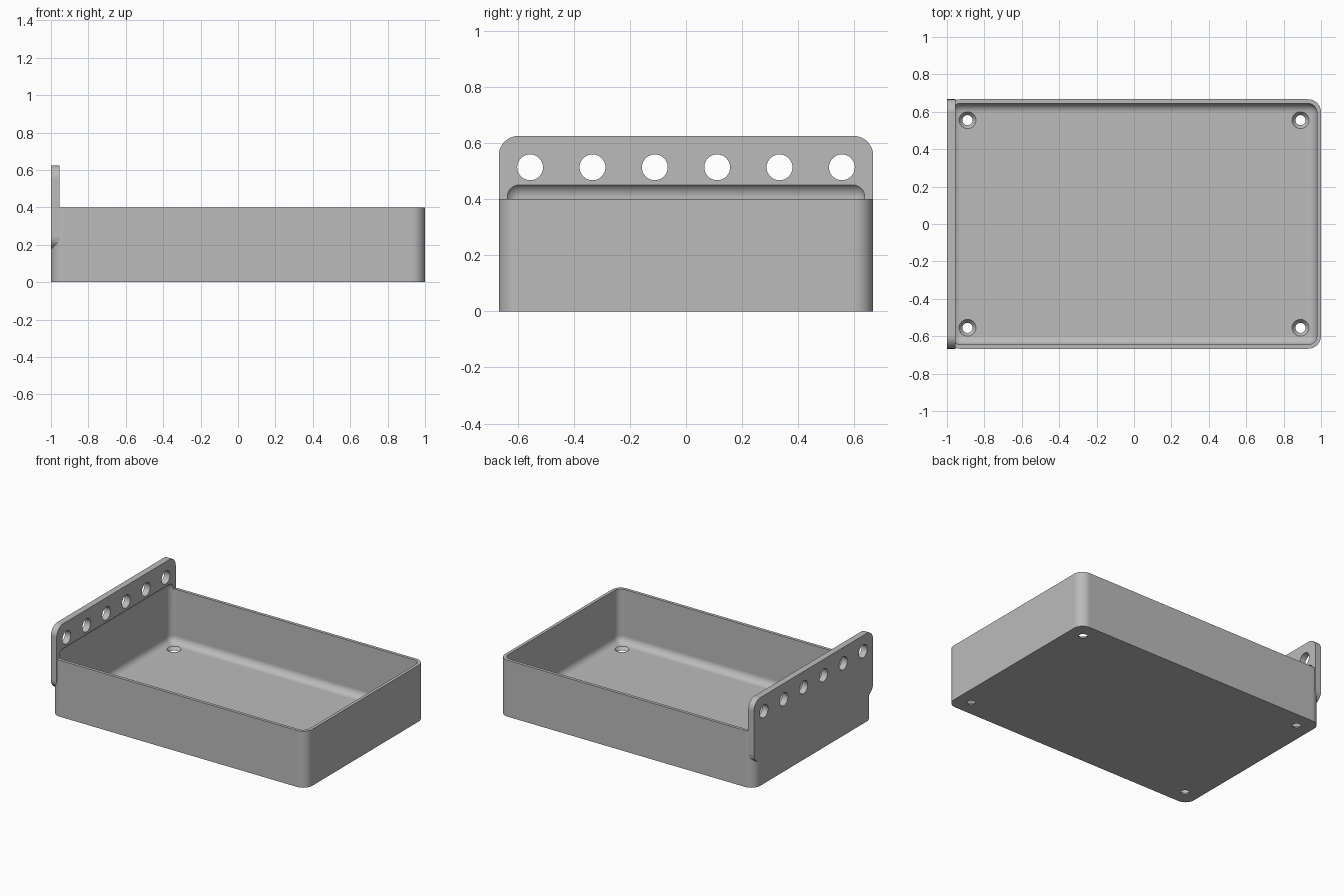
import bpy
import bmesh
from math import pi, cos, sin
from mathutils import Matrix, Vector

if "Cube" in bpy.data.objects:
    bpy.data.objects.remove(bpy.data.objects["Cube"], do_unlink=True)

HALF_X, HALF_Y, RIM = 1.0, 0.667, 0.4
WALL, RADIUS = 0.022, 0.07
PLATE = 0.045

grey = bpy.data.materials.new("grey plastic")
grey.use_nodes = True
grey.diffuse_color = (0.5, 0.5, 0.5, 1)
grey.node_tree.nodes["Principled BSDF"].inputs["Base Color"].default_value = grey.diffuse_color


def add_object(name, bm):
    bmesh.ops.recalc_face_normals(bm, faces=bm.faces)
    mesh = bpy.data.meshes.new(name)
    bm.to_mesh(mesh)
    bm.free()
    mesh.materials.append(grey)
    obj = bpy.data.objects.new(name, mesh)
    bpy.context.collection.objects.link(obj)
    return obj


def rounded_slab(name, half_w, half_h, depth, matrix, steps=12):
    """Rounded rectangle extruded along its local z, then placed."""
    bm = bmesh.new()
    points = []
    for i, (sx, sy) in enumerate([(1, 1), (-1, 1), (-1, -1), (1, -1)]):
        for k in range(steps + 1):
            a = (i + k / steps) * pi / 2
            points.append((sx * (half_w - RADIUS) + RADIUS * cos(a),
                           sy * (half_h - RADIUS) + RADIUS * sin(a), 0))
    face = bm.faces.new([bm.verts.new(p) for p in points])
    ext = bmesh.ops.extrude_face_region(bm, geom=[face])
    top = [v for v in ext["geom"] if isinstance(v, bmesh.types.BMVert)]
    bmesh.ops.translate(bm, verts=top, vec=(0, 0, depth))
    bm.transform(matrix)
    return add_object(name, bm)


def combine(target, other, operation):
    mod = target.modifiers.new(other.name, 'BOOLEAN')
    mod.object, mod.operation, mod.solver = other, operation, 'EXACT'
    bpy.context.view_layer.objects.active = target
    bpy.ops.object.modifier_apply(modifier=mod.name)
    bpy.data.objects.remove(other, do_unlink=True)


# Tray body
tray = rounded_slab("tray_with_hanging_plate", HALF_X, HALF_Y, RIM, Matrix())

# Upright hanging plate: local x, y, z become world y, z, x
low, high = 0.175, 0.625
upright = Matrix(((0, 0, 1, -HALF_X), (1, 0, 0, 0), (0, 1, 0, (low + high) / 2), (0, 0, 0, 1)))
plate = rounded_slab("hanging_plate", HALF_Y, (high - low) / 2, PLATE, upright)
combine(tray, plate, 'UNION')

# Rounded cavity, which also scoops into the plate above the rim
bm = bmesh.new()
bmesh.ops.create_cube(bm, size=1)
floor, ceiling = WALL, 0.458
bm.transform(Matrix.Translation((0, 0, (floor + ceiling) / 2))
             @ Matrix.Diagonal((2 * (HALF_X - WALL), 2 * (HALF_Y - WALL), ceiling - floor, 1)))
bmesh.ops.bevel(bm, geom=bm.edges[:], offset=0.05, segments=10, profile=0.5, affect='EDGES')
combine(tray, add_object("cavity_cutter", bm), 'DIFFERENCE')

# Countersunk floor holes and the row of plate holes
bm = bmesh.new()
for x in (-0.89, 0.89):
    for y in (-0.555, 0.555):
        bmesh.ops.create_cone(bm, cap_ends=True, segments=40, radius1=0.019, radius2=0.053,
                              depth=0.042, matrix=Matrix.Translation((x, y, 0.011)))
for i in range(6):
    place = Matrix.Translation((PLATE / 2 - HALF_X, (i - 2.5) * 0.2222, 0.513))
    bmesh.ops.create_cone(bm, cap_ends=True, segments=40, radius1=0.046, radius2=0.046,
                          depth=0.1, matrix=place @ Matrix.Rotation(pi / 2, 4, 'Y'))
combine(tray, add_object("hole_cutter", bm), 'DIFFERENCE')

# Smooth fillets with crisp rims
bpy.ops.object.select_all(action='DESELECT')
tray.select_set(True)
bpy.context.view_layer.objects.active = tray
bpy.ops.object.shade_smooth_by_angle(angle=pi / 6)
weighted = tray.modifiers.new("even_shading", 'WEIGHTED_NORMAL')
weighted.keep_sharp = True
